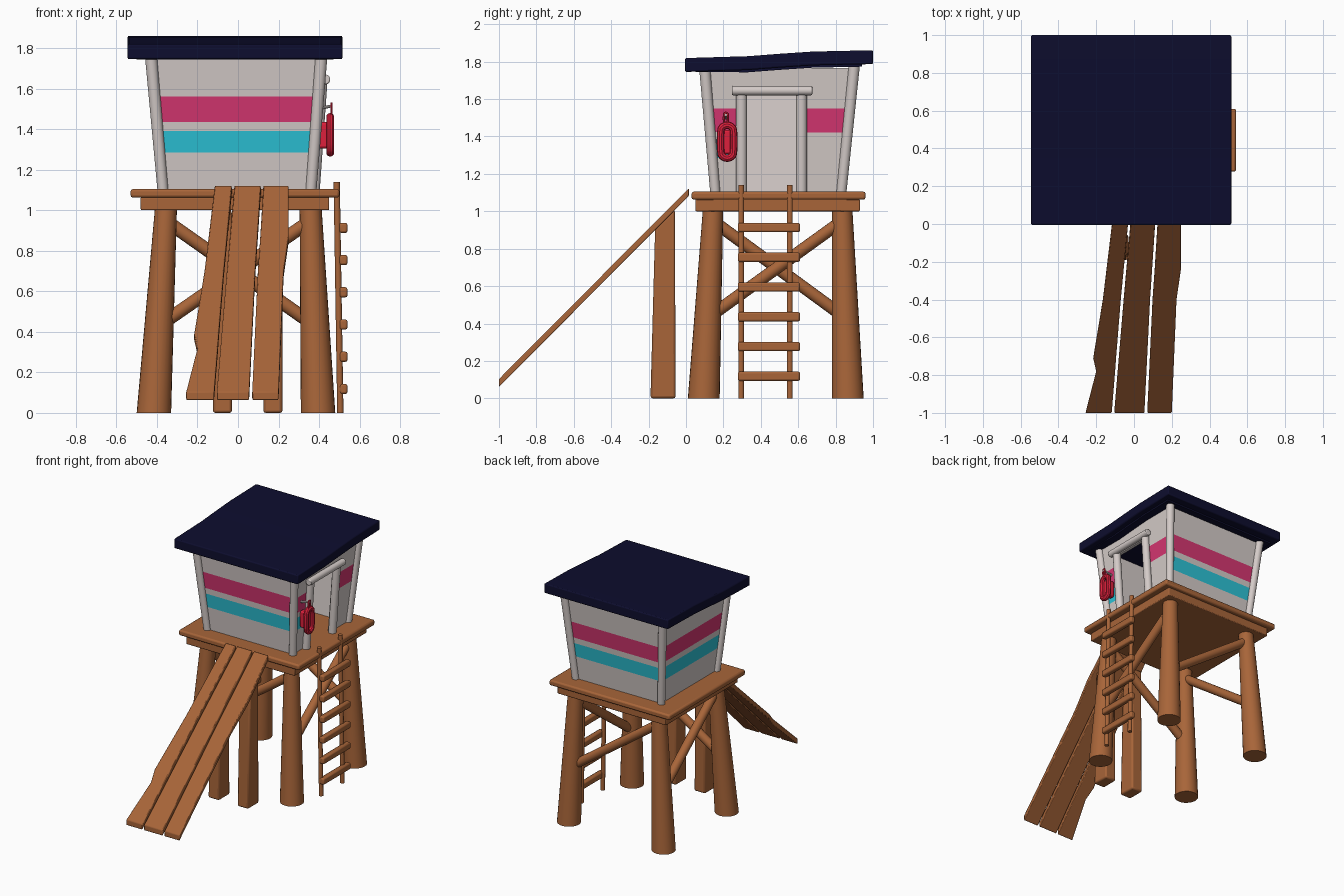
import bpy, bmesh, math
from mathutils import Vector

if "Cube" in bpy.data.objects:
    bpy.data.objects.remove(bpy.data.objects["Cube"])


def material(name, rgb):
    m = bpy.data.materials.new(name)
    lin = [(c / 255 / 12.92) if c < 11 else ((c / 255 + 0.055) / 1.055) ** 2.4 for c in rgb]
    m.diffuse_color = (*lin, 1)
    m.use_nodes = True
    m.node_tree.nodes["Principled BSDF"].inputs["Base Color"].default_value = m.diffuse_color
    return m


WOOD = material("brown_wood", (168, 101, 57))
WHITE = material("off_white_paint", (212, 203, 200))
PINK = material("pink_paint", (213, 54, 113))
CYAN = material("cyan_paint", (44, 194, 214))
RED = material("red_plastic", (222, 32, 60))
NAVY = material("navy_roof", (13, 13, 46))


def finish(name, bm, mats, bevel=0.0):
    bmesh.ops.recalc_face_normals(bm, faces=bm.faces)
    me = bpy.data.meshes.new(name)
    bm.to_mesh(me)
    bm.free()
    for m in mats:
        me.materials.append(m)
    for p in me.polygons:
        p.use_smooth = True
    me.set_sharp_from_angle(angle=math.radians(35))
    ob = bpy.data.objects.new(name, me)
    bpy.context.collection.objects.link(ob)
    if bevel:
        b = ob.modifiers.new("bevel", "BEVEL")
        b.width, b.segments, b.limit_method = bevel, 2, "ANGLE"
    return ob


def loft(name, rings, mat, closed=False, bevel=0.0):
    """Skin a list of point rings; cap the ends unless closed."""
    bm = bmesh.new()
    vs = [[bm.verts.new(p) for p in r] for r in rings]
    n = len(vs[0])
    pairs = list(zip(vs, vs[1:])) + ([(vs[-1], vs[0])] if closed else [])
    for a, b in pairs:
        for i in range(n):
            j = (i + 1) % n
            bm.faces.new((a[i], a[j], b[j], b[i]))
    if not closed:
        bm.faces.new(vs[0])
        bm.faces.new(vs[-1])
    return finish(name, bm, [mat], bevel)


def pole(name, a, b, r1, r2, mat, flat=False, n=20, bevel=0.0):
    """Round pole from a to b; flat keeps its ends level."""
    a, b = Vector(a), Vector(b)
    d = Vector((0, 0, 1)) if flat else (b - a).normalized()
    u = d.orthogonal().normalized()
    v = d.cross(u)
    ang = [2 * math.pi * i / n for i in range(n)]
    rings = [[c + (u * math.cos(t) + v * math.sin(t)) * r for t in ang] for c, r in ((a, r1), (b, r2))]
    return loft(name, rings, mat, bevel=bevel)


def box(name, x, y, z, mat, bevel=0.006):
    rings = [[(x[0], y[0], h), (x[1], y[0], h), (x[1], y[1], h), (x[0], y[1], h)] for h in z]
    return loft(name, rings, mat, bevel=bevel)


# tapered legs, listed round the tower: (bottom x, y), (top x, y)
legs = [((-0.415, 0.095), (-0.355, 0.145)), ((0.395, 0.095), (0.358, 0.145)),
        ((0.395, 0.865), (0.358, 0.835)), ((-0.415, 0.865), (-0.355, 0.835))]
for i, (lo, hi) in enumerate(legs):
    pole(f"leg_{i + 1}", (*lo, 0), (*hi, 1.02), 0.085, 0.054, WOOD, flat=True, n=24)

# one diagonal brace per side, from low on one leg to high on the next
for i in range(4):
    def at(leg, z):
        return Vector((*leg[0], 0)).lerp(Vector((*leg[1], 1.02)), z / 1.02)
    pole(f"brace_{i + 1}", at(legs[i], 0.43), at(legs[(i + 1) % 4], 0.95), 0.033, 0.033, WOOD, n=16)

# platform
box("platform_frame", (-0.48, 0.45), (0.05, 0.93), (1.0, 1.065), WOOD)
box("platform_deck", (-0.53, 0.50), (0.03, 0.96), (1.062, 1.105), WOOD, 0.012)

# ramp planks: stations of (y, left x, right x)
planks = [[(0.015, -0.115, -0.03), (-0.4, -0.165, -0.07), (-0.71, -0.216, -0.095), (-0.78, -0.2, -0.1), (-1, -0.257, -0.118)],
          [(0.015, -0.018, 0.113), (-0.4, -0.055, 0.085), (-1, -0.105, 0.055)],
          [(0.015, 0.125, 0.25), (-0.23, 0.11, 0.25), (-0.4, 0.098, 0.225), (-1, 0.07, 0.2)]]
for i, rows in enumerate(planks):
    rings = []
    for y, l, r in rows:
        z = 1.108 + 1.005 * y
        y = max(y, -1)
        rings.append([(l, y, z), (r, y, z), (r, y, z - 0.042), (l, y, z - 0.042)])
    loft(f"ramp_plank_{i + 1}", rings, WOOD, bevel=0.005)

# ramp posts with tops cut to the slope
for i, x in enumerate((-0.077, 0.172)):
    rings = [[(x - 0.047, y0, z0), (x + 0.047, y0, z0), (x + 0.047, y1, z1), (x - 0.047, y1, z1)]
             for y0, z0, y1, z1 in ((-0.19, 0, -0.055, 0), (-0.165, 0.91, -0.06, 1.01))]
    loft(f"ramp_post_{i + 1}", rings, WOOD, bevel=0.012)

# ladder
for i, y in enumerate((0.295, 0.555)):
    pole(f"ladder_rail_{i + 1}", (0.505, y, 0), (0.487, y, 1.14), 0.016, 0.016, WOOD, flat=True, n=12)
for i in range(6):
    z = 0.118 + i * 0.159
    box(f"ladder_rung_{i + 1}", (0.5, 0.54), (0.277, 0.61), (z - 0.025, z + 0.025), WOOD, 0.01)

# cabin corner posts, flaring outward: (bottom x, y), (top x, y)
Z0, Z1 = 1.1, 1.765
corners = [((-0.37, 0.157), (-0.43, 0.1)), ((0.36, 0.157), (0.412, 0.1)),
           ((0.36, 0.83), (0.412, 0.9)), ((-0.37, 0.83), (-0.43, 0.9))]
for i, (lo, hi) in enumerate(corners):
    pole(f"corner_post_{i + 1}", (*lo, Z0 - 0.01), (*hi, Z1 + (0.015 if hi[1] > 0.5 else 0)), 0.027, 0.03, WHITE, flat=True)


def wall(name, side, stripes, t0=0.0, t1=1.0, z0=Z0, z1=Z1, by_y=False):
    """Thin wall between two corners; stripes are (z low, z high, material index)."""
    c = [corners[side], corners[(side + 1) % 4]]
    centre = Vector((0, 0.5, 0))

    def pt(t, z, depth):
        f = (z - Z0) / (Z1 - Z0)
        a, b = [Vector((*k[0], z)).lerp(Vector((*k[1], z)), f) for k in c]
        if by_y:  # t given as a real y position, kept inside the posts
            y = min(max(t, a.y), b.y)
            p = a.lerp(b, (y - a.y) / (b.y - a.y))
        else:
            p = a.lerp(b, t)
        n = (b - a).normalized().cross(Vector((0, 0, 1)))
        return p - n * depth
    zs = sorted({z0, z1, *[z for s in stripes for z in s[:2]]})
    bm = bmesh.new()
    vs = [[bm.verts.new(pt(t, z, d)) for t, d in ((t0, 0), (t1, 0), (t1, 0.022), (t0, 0.022))] for z in zs]
    for k, (a, b) in enumerate(zip(vs, vs[1:])):
        mid = (zs[k] + zs[k + 1]) / 2
        for i in range(4):
            j = (i + 1) % 4
            f = bm.faces.new((a[i], a[j], b[j], b[i]))
            if i == 0:  # only the outer side is striped
                f.material_index = next((s[2] for s in stripes if s[0] < mid < s[1]), 0)
    bm.faces.new(vs[0])
    bm.faces.new(vs[-1])
    finish(name, bm, [WHITE, PINK, CYAN])


both = [(1.435, 1.56, 1), (1.285, 1.39, 2)]
wall("front_wall", 0, both)
wall("back_wall", 2, both)
wall("left_wall", 3, both)
wall("door_wall_front", 1, [(1.425, 1.55, 1), (1.285, 1.385, 2)], 0.0, 0.3, by_y=True)
wall("door_wall_back", 1, [(1.42, 1.55, 1)], 0.615, 1.0, by_y=True)
wall("door_wall_top", 1, [], 0.3, 0.615, z0=1.63, by_y=True)

# door frame
for i, y in enumerate((0.297, 0.618)):
    pole(f"door_jamb_{i + 1}", (0.375, y, Z0), (0.413, y, 1.64), 0.029, 0.029, WHITE, flat=True)
pole("door_lintel", (0.43, 0.245, 1.645), (0.43, 0.675, 1.645), 0.025, 0.025, WHITE, bevel=0.006)

# sagging roof slab: profile of (y, underside z), extruded across
profile = [(-0.005, 1.745), (0.33, 1.755), (0.5, 1.768), (0.68, 1.78), (1.0, 1.787)]
loft("roof", [[(-0.545, y, z), (0.515, y, z), (0.515, y, z + 0.074), (-0.545, y, z + 0.074)]
              for y, z in profile], NAVY, bevel=0.008)
loft("roof_underlayer", [[(-0.50, y, z - 0.012), (0.47, y, z - 0.012), (0.47, y, z + 0.01), (-0.50, y, z + 0.01)]
                         for y, z in [(0.05, 1.757)] + profile[1:-1] + [(0.94, 1.785)]], NAVY)


def oval_ring(name, x, y, z, ry, rz, r, mat, n=28, m=10):
    """Rounded ring in the y-z plane with straight sides."""
    rings = []
    for i in range(n):
        t = 2 * math.pi * i / n
        s = math.sin(t)
        o = Vector((0, math.cos(t), s))
        c = Vector((x, y, z)) + o * ry + Vector((0, 0, (rz - ry) * max(-1, min(1, s * 3))))
        rings.append([c + o * r * math.cos(q) + Vector((1, 0, 0)) * r * math.sin(q)
                      for q in [2 * math.pi * k / m for k in range(m)]])
    return loft(name, rings, mat, closed=True)


# rescue float hung beside the door
oval_ring("rescue_float", 0.455, 0.22, 1.372, 0.036, 0.088, 0.02, RED)
box("rescue_float_core", (0.39, 0.455), (0.195, 0.245), (1.305, 1.435), RED, 0.012)
oval_ring("float_rope", 0.462, 0.213, 1.497, 0.011, 0.03, 0.006, RED, 16, 6)
pole("float_hook", (0.39, 0.213, 1.5), (0.465, 0.213, 1.515), 0.009, 0.007, WHITE, n=10)
